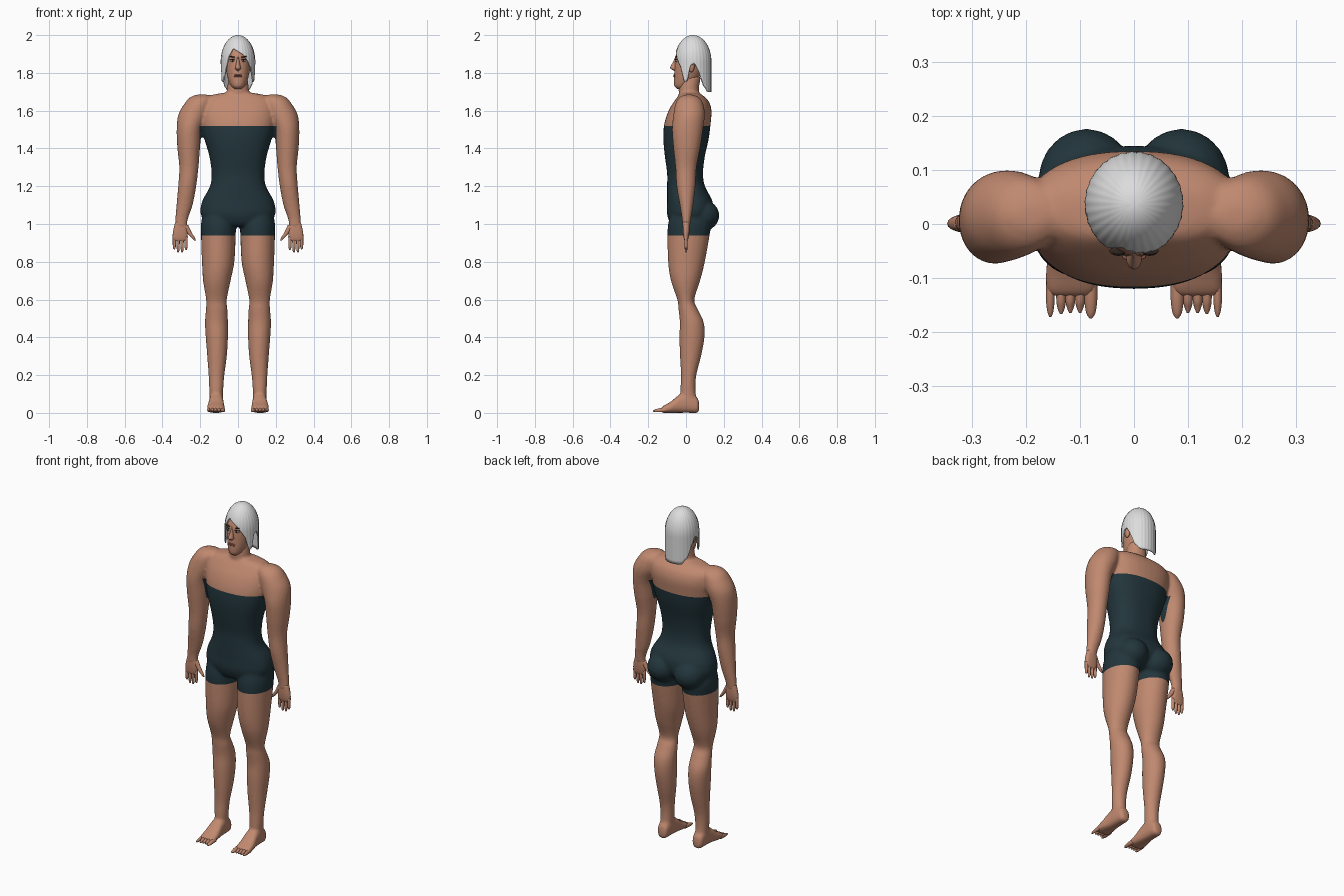
import bpy, bmesh, math
from mathutils import Vector, Matrix

cube = bpy.data.objects.get("Cube")
if cube:
    bpy.data.objects.remove(cube, do_unlink=True)


def material(name, *rgb):
    m = bpy.data.materials.new(name)
    m.use_nodes = True
    m.diffuse_color = (*rgb, 1)
    m.node_tree.nodes["Principled BSDF"].inputs["Base Color"].default_value = (*rgb, 1)
    return m


SKIN = material("skin", .53, .25, .16)
SUIT = material("dark_teal_cloth", .016, .036, .045)
HAIR = material("silver_hair", .72, .72, .72)
WHITE = material("eye_white", .7, .7, .68)
DARK = material("dark_brown", .03, .02, .015)
LIPS = material("lips", .36, .13, .09)


def catmull(rows, steps):
    """Smooth the list of cross-sections."""
    out = []
    for i in range(len(rows) - 1):
        a, b, c, d = (rows[max(0, min(len(rows) - 1, i + k))] for k in (-1, 0, 1, 2))
        for s in range(steps):
            t = s / steps
            out.append([q + t * ((r - p) / 2 + t * (p - 2.5 * q + 2 * r - e / 2
                        + t * (1.5 * (q - r) + (e - p) / 2)))
                        for p, q, r, e in zip(a, b, c, d)])
    return out + [list(rows[-1])]


def loft(bm, rows, side=1, along_y=False, power=2, n=24, steps=4):
    """Rows: position, centre x, half width, front or bottom, back or top."""
    rings = []
    for t, cx, rx, lo, hi in catmull(rows, steps):
        ring = []
        for k in range(n):
            a = math.tau * k / n
            c, s = math.cos(a), math.sin(a)
            u = side * cx + rx * math.copysign(abs(c) ** (2 / power), c)
            v = (lo + hi) / 2 + (hi - lo) / 2 * math.copysign(abs(s) ** (2 / power), s)
            ring.append(bm.verts.new((u, t, v) if along_y else (u, v, t)))
        rings.append(ring)
    faces = [bm.faces.new(rings[0]), bm.faces.new(rings[-1])]
    for a, b in zip(rings, rings[1:]):
        for k in range(n):
            j = (k + 1) % n
            faces.append(bm.faces.new((a[k], a[j], b[j], b[k])))
    bmesh.ops.recalc_face_normals(bm, faces=faces)


def ball(bm, loc, size, tilt=0):
    m = Matrix.Translation(loc) @ Matrix.Rotation(tilt, 4, "Y") @ Matrix.Diagonal((*size, 1))
    bmesh.ops.create_uvsphere(bm, u_segments=20, v_segments=12, radius=1, matrix=m)


def finish(bm, name, *mats):
    me = bpy.data.meshes.new(name)
    bm.to_mesh(me)
    bm.free()
    for m in mats:
        me.materials.append(m)
    me.shade_smooth()
    ob = bpy.data.objects.new(name, me)
    bpy.context.collection.objects.link(ob)
    return ob


SIDES = (("left", 1), ("right", -1))

# Torso and neck
bm = bmesh.new()
loft(bm, [(.985, 0, .09, -.05, .06), (1, 0, .15, -.08, .1), (1.05, 0, .197, -.1, .14),
          (1.12, 0, .19, -.1, .14), (1.2, 0, .148, -.1, .1), (1.27, 0, .14, -.1, .09),
          (1.36, 0, .152, -.112, .1), (1.45, 0, .178, -.12, .12), (1.53, 0, .194, -.115, .13),
          (1.6, 0, .2, -.092, .135), (1.65, 0, .19, -.062, .12), (1.68, 0, .15, -.04, .09),
          (1.695, 0, .07, -.03, .065)], power=2.3, n=40)
loft(bm, [(1.63, 0, .07, -.02, .08), (1.69, 0, .06, -.038, .07), (1.73, 0, .056, -.038, .07),
          (1.78, 0, .05, -.03, .08)])

for _, s in SIDES:
    # Buttock, leg, foot
    ball(bm, (s * .088, .08, 1.045), (.09, .097, .085))
    loft(bm, [(1.06, .1, .085, -.08, .11), (1, .103, .093, -.095, .13), (.94, .104, .092, -.098, .125),
              (.8, .105, .086, -.095, .1), (.7, .112, .073, -.08, .075), (.6, .114, .055, -.046, .044),
              (.55, .113, .057, -.04, .062), (.48, .114, .061, -.033, .094), (.4, .112, .059, -.035, .098),
              (.3, .111, .052, -.032, .08), (.2, .114, .042, -.027, .055), (.12, .115, .037, -.03, .05),
              (.05, .115, .034, -.03, .06)], s)
    loft(bm, [(.07, .115, .015, .015, .05), (.06, .115, .03, 0, .08), (.02, .115, .036, 0, .11),
              (-.03, .115, .039, 0, .1), (-.08, .117, .046, 0, .06), (-.12, .117, .047, 0, .037),
              (-.135, .117, .04, .005, .025)], s, True, 2.6)
    # Shoulder and arm
    loft(bm, [(1.685, .19, .03, -.005, .035), (1.67, .195, .06, -.035, .07), (1.64, .21, .072, -.055, .09),
              (1.58, .235, .081, -.067, .1), (1.5, .258, .067, -.074, .09), (1.4, .261, .06, -.067, .075),
              (1.3, .26, .051, -.056, .056), (1.2, .269, .048, -.05, .05), (1.1, .283, .043, -.033, .038),
              (1.03, .298, .034, -.022, .027), (.98, .303, .032, -.018, .02)], s)

# Fuse the overlapping volumes into one skin
body = finish(bm, "body")
mod = body.modifiers.new("fuse", "REMESH")
mod.mode = "VOXEL"
mod.voxel_size = .008
mod = body.modifiers.new("soften", "SMOOTH")
mod.iterations = 5
fused = bpy.data.meshes.new_from_object(body.evaluated_get(bpy.context.evaluated_depsgraph_get()))
body.modifiers.clear()

# Cut the clothing edges and colour the suit
bm = bmesh.new()
bm.from_mesh(fused)
TOP, HEM, EDGE = 1.52, .94, .203
for co, no in (((0, 0, TOP), (0, 0, 1)), ((0, 0, HEM), (0, 0, 1)),
               ((EDGE, 0, 0), (1, 0, 0)), ((-EDGE, 0, 0), (1, 0, 0))):
    bmesh.ops.bisect_plane(bm, geom=bm.verts[:] + bm.edges[:] + bm.faces[:],
                           plane_co=co, plane_no=no, dist=.0001)
for f in bm.faces:
    c = f.calc_center_median()
    f.material_index = int(HEM < c.z < TOP and abs(c.x) < EDGE)
bm.to_mesh(body.data)
bm.free()
body.data.materials.append(SKIN)
body.data.materials.append(SUIT)
body.data.shade_smooth()

# Hands and toes
for word, s in SIDES:
    bm = bmesh.new()
    loft(bm, [(1.01, .302, .03, -.017, .02), (.96, .305, .039, -.016, .018),
              (.925, .307, .038, -.012, .013), (.91, .307, .03, -.007, .008)], s, power=2.4)
    for x, tip in ((.275, .862), (.296, .85), (.317, .85), (.337, .866)):
        loft(bm, [(.935, x, .009, -.009, .01), (.89, x, .0085, -.008, .009),
                  (tip + .006, x, .006, -.006, .006), (tip, x, .002, -.002, .002)], s, n=10)
    loft(bm, [(.995, .28, .016, -.012, .014), (.96, .262, .014, -.011, .012),
              (.93, .24, .01, -.009, .009), (.912, .226, .004, -.004, .004)], s, n=12)
    finish(bm, word + "_hand", SKIN)
    bm = bmesh.new()
    for x, tip, r in ((.08, .175, .012), (.1, .165, .009), (.118, .165, .009),
                      (.135, .167, .009), (.155, .172, .008)):
        loft(bm, [(-.105, x, r, .004, .03), (-.14, x, r, .003, .025),
                  (-tip + .01, x, r * .7, .004, .018), (-tip, x, .002, .008, .012)], s, True, n=10)
    finish(bm, word + "_toes", SKIN)

# Head with nose and ears
bm = bmesh.new()
loft(bm, [(1.715, 0, .02, -.045, 0), (1.73, 0, .036, -.061, .03), (1.76, 0, .05, -.064, .06),
          (1.8, 0, .06, -.062, .08), (1.85, 0, .066, -.06, .1), (1.89, 0, .067, -.055, .11),
          (1.93, 0, .06, -.037, .1), (1.965, 0, .035, -.01, .07)], n=32)
loft(bm, [(1.89, 0, .005, -.056, -.04), (1.86, 0, .008, -.068, -.04), (1.83, 0, .014, -.084, -.04),
          (1.82, 0, .014, -.079, -.04), (1.81, 0, .006, -.062, -.04)], n=14)
for _, s in SIDES:
    ball(bm, (s * .07, .027, 1.835), (.011, .018, .032))
finish(bm, "head", SKIN)

# Eyes, brows and mouth
for word, s in SIDES:
    for part, mat, loc, size, tilt in (
            ("eye", WHITE, (.028, -.047, 1.864), (.013, .01, .006), 0),
            ("iris", DARK, (.028, -.055, 1.864), (.005, .004, .005), 0),
            ("lash", DARK, (.029, -.05, 1.871), (.015, .009, .002), .1),
            ("brow", DARK, (.03, -.05, 1.885), (.016, .007, .003), -.12)):
        bm = bmesh.new()
        ball(bm, (s * loc[0], *loc[1:]), size, s * tilt)
        finish(bm, word + "_" + part, mat)
bm = bmesh.new()
for z in (1.781, 1.788):
    ball(bm, (0, -.06, z), (.022, .008, .004))
finish(bm, "mouth", LIPS)

# Hair: a dome hanging down to a hemline that varies around the head
HEMLINE = [(-180, 1.7), (-145, 1.7), (-125, 1.735), (-108, 1.81), (-95, 1.85), (-82, 1.84),
           (-72, 1.76), (-62, 1.75), (-46, 1.81), (-34, 1.88), (-19, 1.93), (0, 1.915),
           (20, 1.895), (34, 1.865), (48, 1.83), (62, 1.75), (72, 1.76), (82, 1.84),
           (95, 1.85), (108, 1.81), (125, 1.735), (145, 1.7), (180, 1.7)]


def hem(deg):
    for (a, za), (b, zb) in zip(HEMLINE, HEMLINE[1:]):
        if deg <= b:
            return za + (zb - za) * (deg - a) / (b - a)


bm = bmesh.new()
N, ROWS, DOME = 120, 24, 1.86
crown = bm.verts.new((0, .037, 2))
columns = []
for k in range(N):
    deg = -180 + 360 * k / N
    a = math.radians(deg)
    col = []
    for i in range(1, ROWS + 1):
        z = 2 - (2 - hem(deg)) * (i / ROWS) ** 1.6
        r = math.sqrt(1 - (max(0, z - DOME) / (2 - DOME)) ** 2)
        r *= 1 + .008 * math.sin(30 * a)
        col.append(bm.verts.new((.091 * r * math.sin(a), .037 - .097 * r * math.cos(a), z)))
    columns.append(col)
for k in range(N):
    a, b = columns[k], columns[(k + 1) % N]
    bm.faces.new((crown, a[0], b[0]))
    for i in range(ROWS - 1):
        bm.faces.new((a[i], a[i + 1], b[i + 1], b[i]))
bmesh.ops.recalc_face_normals(bm, faces=bm.faces[:])
hair = finish(bm, "hair", HAIR)
mod = hair.modifiers.new("thickness", "SOLIDIFY")
mod.thickness = .006
